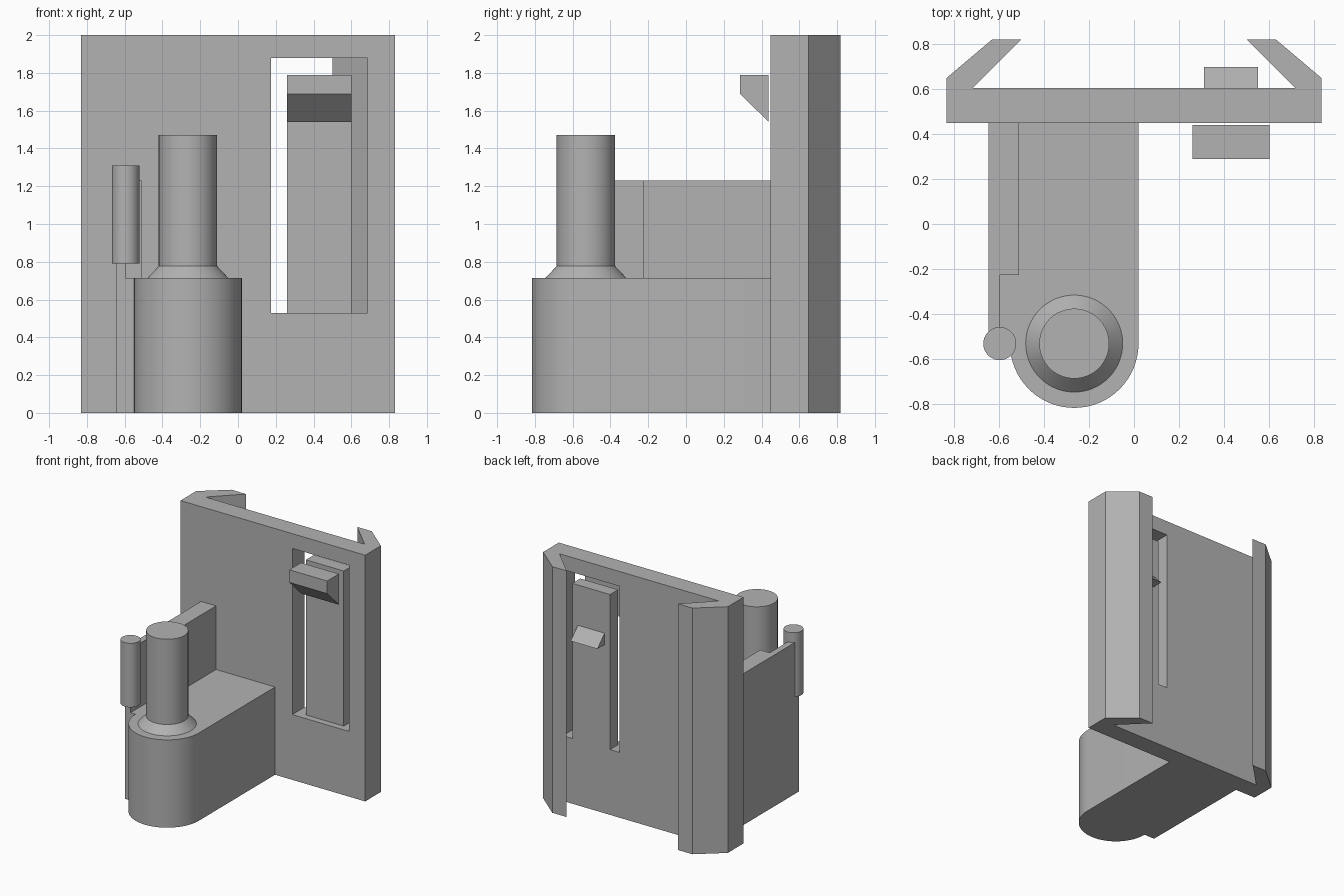
import bpy, bmesh, math
from mathutils import Matrix, Vector

old = bpy.data.objects.get("Cube")
if old:
    bpy.data.objects.remove(old, do_unlink=True)

grey = bpy.data.materials.new("plain_grey")
grey.use_nodes = True
GREY = (0.45, 0.45, 0.45, 1)
grey.diffuse_color = GREY
grey.node_tree.nodes["Principled BSDF"].inputs["Base Color"].default_value = GREY


def finish(name, bm, smooth=False):
    bmesh.ops.recalc_face_normals(bm, faces=bm.faces)
    mesh = bpy.data.meshes.new(name)
    bm.to_mesh(mesh)
    bm.free()
    mesh.materials.append(grey)
    obj = bpy.data.objects.new(name, mesh)
    bpy.context.collection.objects.link(obj)
    bpy.ops.object.select_all(action='DESELECT')
    obj.select_set(True)
    bpy.context.view_layer.objects.active = obj
    if smooth:
        bpy.ops.object.shade_smooth_by_angle(angle=math.radians(25))
    return obj


def prism(name, points, offset, smooth=False):
    """Extrude a closed outline of 3D points along an offset."""
    bm = bmesh.new()
    face = bm.faces.new([bm.verts.new(p) for p in points])
    new = bmesh.ops.extrude_face_region(bm, geom=[face])["geom"]
    bmesh.ops.translate(bm, vec=Vector(offset),
                        verts=[v for v in new if isinstance(v, bmesh.types.BMVert)])
    return finish(name, bm, smooth)


def upright(name, outline, z0, z1, smooth=False):
    return prism(name, [(x, y, z0) for x, y in outline], (0, 0, z1 - z0), smooth)


def box(name, x0, x1, y0, y1, z0, z1):
    return upright(name, [(x0, y0), (x1, y0), (x1, y1), (x0, y1)], z0, z1)


def wedge(name, profile, x0, x1):
    return prism(name, [(x0, y, z) for y, z in profile], (x1 - x0, 0, 0))


def cylinder(name, x, y, r0, r1, z0, z1):
    bm = bmesh.new()
    bmesh.ops.create_cone(bm, cap_ends=True, segments=64, radius1=r0, radius2=r1,
                          depth=z1 - z0,
                          matrix=Matrix.Translation((x, y, (z0 + z1) / 2)))
    return finish(name, bm, True)


# Back plate with hooked side flanges, mirrored across x
half = [(0.83, 0.447), (0.83, 0.648), (0.63, 0.817), (0.5, 0.817), (0.715, 0.603)]
plate = upright("back_plate", half + [(-x, y) for x, y in reversed(half)], 0, 2)

# Window through the plate
cutter = box("window_cutter", 0.175, 0.685, 0.3, 0.604, 0.53, 1.88)
cutter.hide_render = True
cut = plate.modifiers.new("window", 'BOOLEAN')
cut.object = cutter
cut.solver = 'EXACT'
bpy.context.view_layer.objects.active = plate
bpy.ops.object.modifier_apply(modifier="window")
bpy.data.objects.remove(cutter, do_unlink=True)

# Latch tongue with its finger grip and rear catch
box("latch_tongue", 0.26, 0.6, 0.5, 0.603, 0.53, 1.79)
wedge("latch_grip", [(0.287, 1.79), (0.438, 1.79), (0.438, 1.54), (0.287, 1.688)], 0.26, 0.6)
wedge("latch_catch", [(0.603, 1.463), (0.695, 1.37), (0.603, 1.37)], 0.31, 0.55)

# Arm with a rounded front end
CX, CY, R = -0.265, -0.53, 0.285
arc = [(CX + R * math.cos(a), CY + R * math.sin(a))
       for a in (-math.pi * i / 32 for i in range(33))]
upright("arm", [(-0.645, 0.447), (0.02, 0.447)] + arc + [(-0.645, CY)], 0, 0.713, True)

# Side wall, thick at the back and thin toward the pin
upright("side_wall", [(-0.645, 0.447), (-0.645, CY), (-0.595, CY),
                      (-0.595, -0.225), (-0.51, -0.225), (-0.51, 0.447)], 0.713, 1.23)

# Main post on its flared collar, and the small pin
cylinder("post_collar", CX, CY, 0.215, 0.155, 0.713, 0.777)
cylinder("main_post", CX, CY, 0.155, 0.155, 0.713, 1.47)
cylinder("small_pin", -0.595, CY, 0.073, 0.073, 0.79, 1.31)
